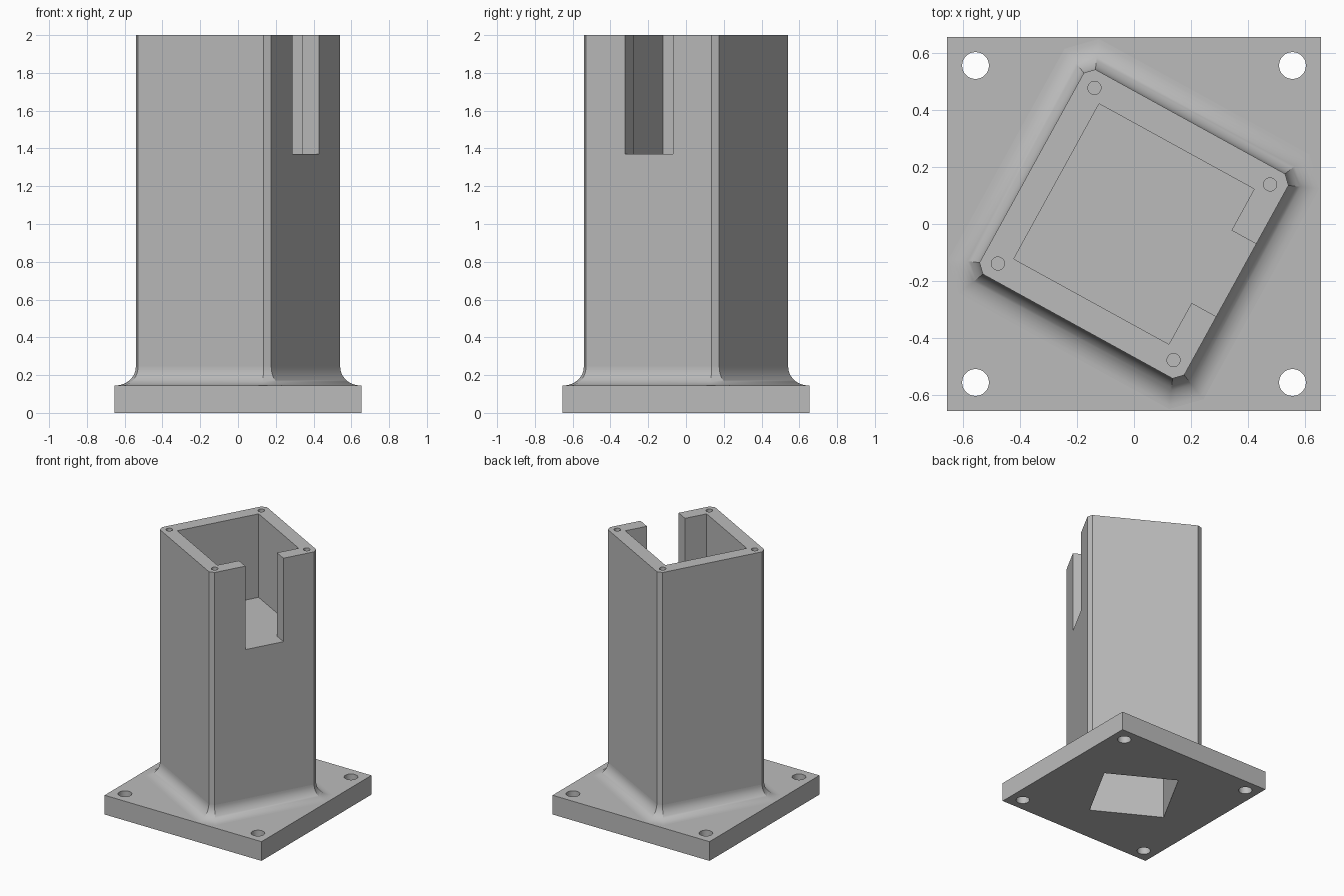
import bpy
import bmesh
from math import radians, sin, cos, tan, pi
from mathutils import Matrix

if "Cube" in bpy.data.objects:
    bpy.data.objects.remove(bpy.data.objects["Cube"], do_unlink=True)

TURN = radians(-28.8)      # twist of the column on its plate
PLATE_TOP, HEIGHT, POCKET_FLOOR = 0.145, 2.0, 1.37
HALF, CHAMFER, FILLET = 0.409, 0.03, 0.1

grey = bpy.data.materials.new("Plain grey")
grey.use_nodes = True
grey.diffuse_color = (0.5, 0.5, 0.5, 1)
grey.node_tree.nodes["Principled BSDF"].inputs["Base Color"].default_value = (0.5, 0.5, 0.5, 1)


def rect(x0, x1, y0, y1):
    return [(x0, y0), (x1, y0), (x1, y1), (x0, y1)]


def circle(cx, cy, r, n=32):
    return [(cx + r * cos(2 * pi * i / n), cy + r * sin(2 * pi * i / n)) for i in range(n)]


def chamfered_square(offset):
    # square with cut corners, grown outwards with mitred corners
    h = HALF + offset
    c = HALF - CHAMFER + offset * tan(pi / 8)
    return [(h, -c), (h, c), (c, h), (-c, h), (-h, c), (-h, -c), (-c, -h), (c, -h)]


def loft(name, layers, turn=0.0):
    # solid through a stack of (outline, z) layers
    bm = bmesh.new()
    rings = [[bm.verts.new((x, y, z)) for x, y in outline] for outline, z in layers]
    bm.faces.new(rings[0][::-1])
    bm.faces.new(rings[-1])
    for low, high in zip(rings, rings[1:]):
        for i in range(len(low)):
            j = (i + 1) % len(low)
            bm.faces.new((low[i], low[j], high[j], high[i]))
    bm.transform(Matrix.Rotation(turn, 4, "Z"))
    bmesh.ops.recalc_face_normals(bm, faces=bm.faces)
    mesh = bpy.data.meshes.new(name)
    bm.to_mesh(mesh)
    bm.free()
    mesh.materials.append(grey)
    ob = bpy.data.objects.new(name, mesh)
    bpy.context.collection.objects.link(ob)
    return ob


def combine(target, tool, operation):
    bpy.context.view_layer.objects.active = target
    mod = target.modifiers.new(operation.title(), "BOOLEAN")
    mod.operation, mod.solver, mod.object = operation, "EXACT", tool
    bpy.ops.object.modifier_apply(modifier=mod.name)
    bpy.data.objects.remove(tool, do_unlink=True)


# base plate
post = loft("mounting_post", [(rect(-0.655, 0.655, -0.655, 0.655), 0),
                              (rect(-0.655, 0.655, -0.655, 0.655), PLATE_TOP)])

# column with a concave fillet at its foot
layers = [(chamfered_square(FILLET), PLATE_TOP - 0.05)]
STEPS = 12
for i in range(STEPS + 1):
    a = pi / 2 * i / STEPS
    layers.append((chamfered_square(FILLET * (1 - sin(a))), PLATE_TOP + FILLET * (1 - cos(a))))
layers.append((chamfered_square(0), HEIGHT))
combine(post, loft("column", layers, TURN), "UNION")

# top pocket and its side slot as one key-shaped cut, then the hollow underneath
P, S = 0.31, 0.145
pocket = [(-P, -P), (P, -P), (P, -S), (0.6, -S), (0.6, S), (P, S), (P, P), (-P, P)]
cuts = [(pocket, POCKET_FLOOR, HEIGHT + 0.1, TURN),
        (rect(-0.265, 0.265, -0.265, 0.265), -0.1, POCKET_FLOOR - 0.1, TURN)]

# bolt holes in the plate and screw holes in the rim
for sx in (-1, 1):
    for sy in (-1, 1):
        cuts.append((circle(0.555 * sx, 0.555 * sy, 0.047), -0.1, PLATE_TOP + 0.1, 0))
        cuts.append((circle(0.351 * sx, 0.351 * sy, 0.023), HEIGHT - 0.25, HEIGHT + 0.1, TURN))
for outline, z0, z1, turn in cuts:
    combine(post, loft("cutter", [(outline, z0), (outline, z1)], turn), "DIFFERENCE")

# smooth fillet and holes, flat large faces
bpy.ops.object.select_all(action="DESELECT")
post.select_set(True)
bpy.context.view_layer.objects.active = post
bpy.ops.object.shade_smooth_by_angle(angle=radians(25))
for face in post.data.polygons:
    if face.area > 0.03:
        face.use_smooth = False
